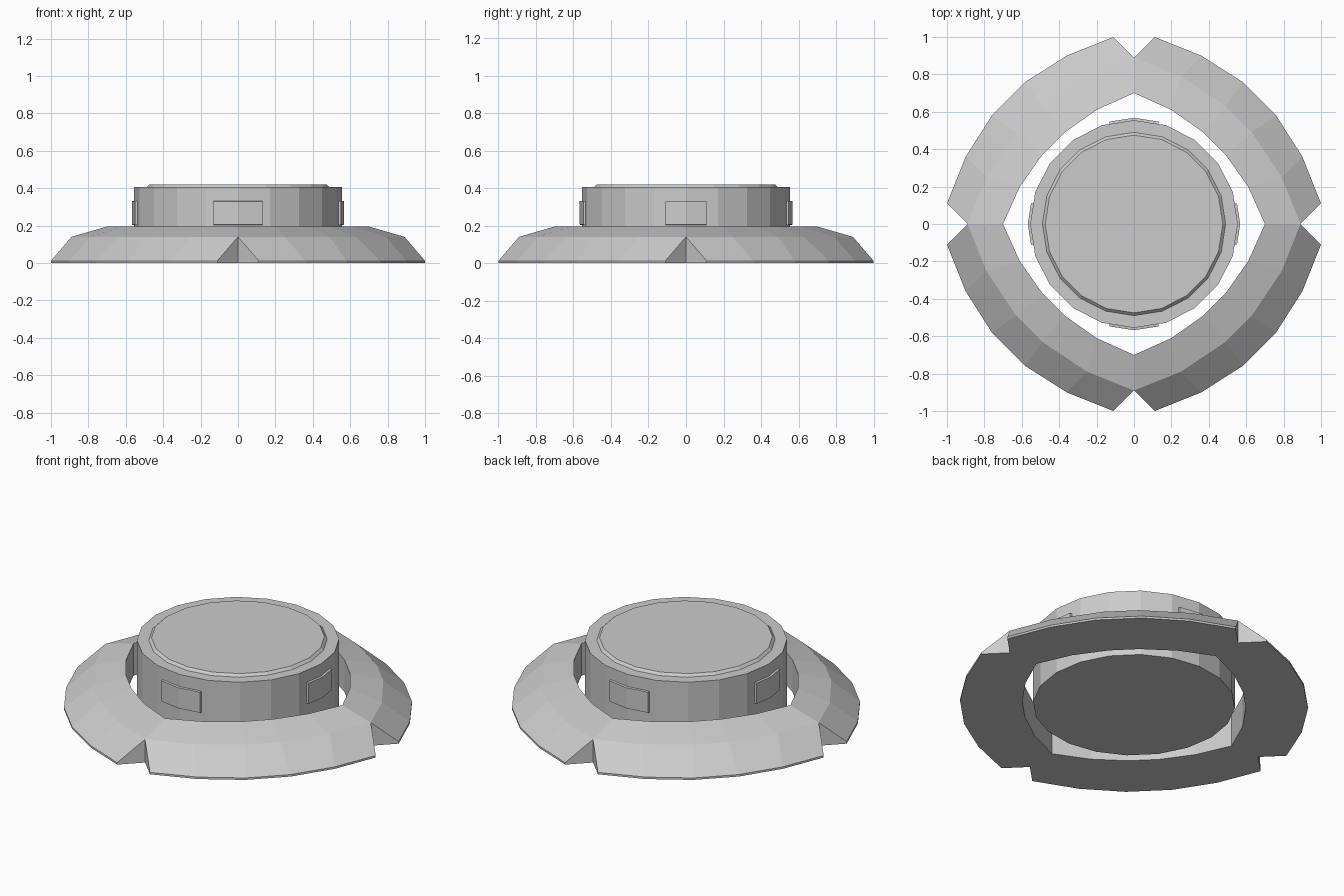
import bpy, bmesh, math
from mathutils import Matrix, Vector

if "Cube" in bpy.data.objects:
    bpy.data.objects.remove(bpy.data.objects["Cube"])


def finish(bm, name):
    bmesh.ops.remove_doubles(bm, verts=bm.verts, dist=0.0005)
    bmesh.ops.recalc_face_normals(bm, faces=bm.faces)
    me = bpy.data.meshes.new(name)
    bm.to_mesh(me)
    bm.free()
    ob = bpy.data.objects.new(name, me)
    bpy.context.collection.objects.link(ob)
    return ob


# Sloped base ring: one quarter lofted from plan outlines, repeated four times
half = {
    "outer": [(.11, 1), (.36, .9), (.58, .76)],
    "mid": [(0, .89), (.25, .79), (.49, .63)],
    "inner": [(0, .7), (.2, .61), (.37, .49)],
}
plan = {k: p + [(y, x) for x, y in reversed(p)] for k, p in half.items()}
levels = [("inner", 0), ("inner", .195), ("mid", .14), ("outer", .012), ("outer", 0)]

bm = bmesh.new()
for q in range(4):
    rot = Matrix.Rotation(q * math.pi / 2, 3, 'Z')
    loops = [[bm.verts.new(rot @ Vector((x, y, z))) for x, y in plan[k]] for k, z in levels]
    n = len(loops)
    for a in range(n):
        A, B = loops[a], loops[(a + 1) % n]
        for i in range(len(A) - 1):
            bm.faces.new((A[i], A[i + 1], B[i + 1], B[i]))
    # V-shaped notch walls at both ends of the quarter
    for e in (0, -1):
        x, y = plan["mid"][e]
        foot = bm.verts.new(rot @ Vector((x, y, 0)))
        bm.faces.new((loops[2][e], loops[3][e], loops[4][e], foot))
        bm.faces.new((loops[0][e], loops[4][e], foot))
finish(bm, "base_ring")

# Central drum: 20-sided turned profile with a raised lid
SIDES = 20
profile = [(.555, 0), (.555, .405), (.49, .405), (.475, .42)]
bm = bmesh.new()
rings = []
for r, z in profile:
    rings.append([bm.verts.new((r * math.cos(2 * math.pi * i / SIDES),
                                r * math.sin(2 * math.pi * i / SIDES), z)) for i in range(SIDES)])
for A, B in zip(rings, rings[1:]):
    for i in range(SIDES):
        j = (i + 1) % SIDES
        bm.faces.new((A[i], A[j], B[j], B[i]))
bm.faces.new(rings[0])
bm.faces.new(rings[-1])
finish(bm, "drum")


# Raised bent panels on the four sides of the drum
def panel(name, angle, w):
    bm = bmesh.new()
    drop = w * math.tan(math.radians(9))
    cols = []
    for x, d in ((-w, drop), (0, 0), (w, drop)):
        cols.append([bm.verts.new((x, y, z)) for y, z in
                     ((-.53 + d, .2), (-.568 + d, .205), (-.568 + d, .33), (-.53 + d, .335))])
    for A, B in zip(cols, cols[1:]):
        for i in range(4):
            j = (i + 1) % 4
            bm.faces.new((A[i], A[j], B[j], B[i]))
    bm.faces.new(cols[0])
    bm.faces.new(cols[-1])
    bmesh.ops.rotate(bm, verts=bm.verts, matrix=Matrix.Rotation(angle, 3, 'Z'))
    finish(bm, name)


for i, side in enumerate(("front", "right", "back", "left")):
    panel(side + "_panel", i * math.pi / 2, .13 if i % 2 == 0 else .11)
